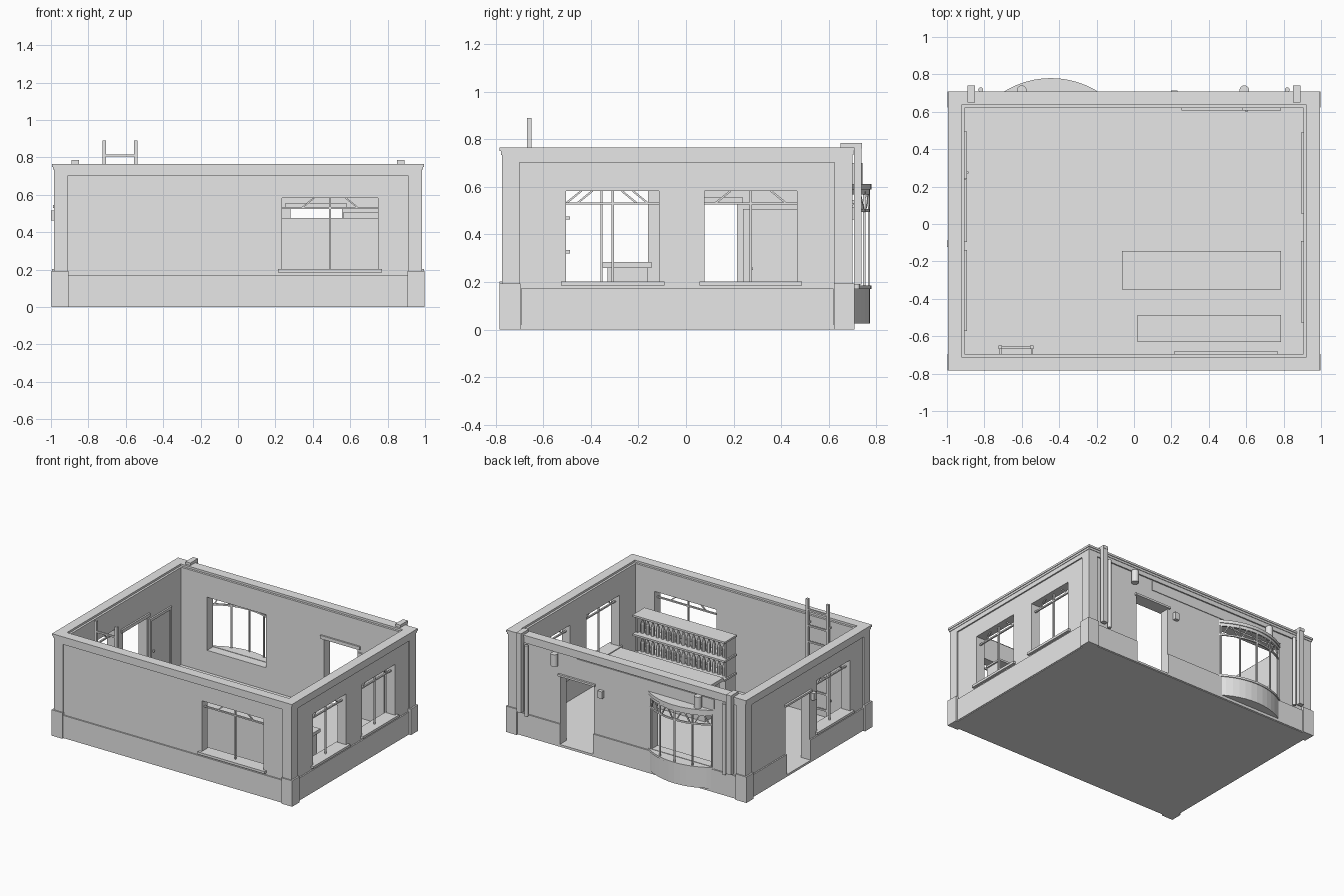
import bpy, bmesh, math
from mathutils import Matrix, Vector

cube = bpy.data.objects.get("Cube")
if cube:
    bpy.data.objects.remove(cube, do_unlink=True)

plaster = bpy.data.materials.new("light_grey")
plaster.use_nodes = True
GREY = (0.8, 0.8, 0.8, 1)
plaster.diffuse_color = GREY
plaster.node_tree.nodes["Principled BSDF"].inputs["Base Color"].default_value = GREY

# Inside faces of the room
RX, RF, RB = 0.905, -0.694, 0.62
SIDES = {"front": (RF, -1), "back": (RB, 1), "right": (RX, 1), "left": (-RX, -1)}


def side_point(side, u, t, z):
    """u along the wall, t outward from its inside face."""
    base, sign = SIDES[side]
    d = base + sign * t
    return Vector((u, d, z)) if side in ("front", "back") else Vector((d, u, z))


class Part:
    def __init__(self, name):
        self.name, self.bm = name, bmesh.new()

    def box(self, a, b):
        a, b = Vector(a), Vector(b)
        size = [abs(v) for v in b - a]
        m = Matrix.Translation((a + b) / 2) @ Matrix.Diagonal((*size, 1))
        bmesh.ops.create_cube(self.bm, size=1, matrix=m)

    def wall_box(self, side, u0, u1, t0, t1, z0, z1):
        self.box(side_point(side, u0, t0, z0), side_point(side, u1, t1, z1))

    def bar(self, p, q, w):
        p, q = Vector(p), Vector(q)
        rot = (q - p).to_track_quat("Z", "Y").to_matrix().to_4x4()
        m = Matrix.Translation((p + q) / 2) @ rot @ Matrix.Diagonal((w, w, (q - p).length, 1))
        bmesh.ops.create_cube(self.bm, size=1, matrix=m)

    def cyl(self, x, y, z0, z1, r0, r1=None, n=12):
        bmesh.ops.create_cone(self.bm, cap_ends=True, segments=n, radius1=r0,
                              radius2=r0 if r1 is None else r1, depth=z1 - z0,
                              matrix=Matrix.Translation((x, y, (z0 + z1) / 2)))

    def prism(self, outline, z0, z1):
        low = [self.bm.verts.new((x, y, z0)) for x, y in outline]
        face = self.bm.faces.new(low)
        top = bmesh.ops.extrude_face_region(self.bm, geom=[face], use_keep_orig=True)
        for v in top["geom"]:
            if isinstance(v, bmesh.types.BMVert):
                v.co.z = z1

    def panel(self, side, u0, u1, t0, t1, z0, z1, holes):
        """Wall slab with rectangular openings."""
        holes = [(max(a, u0), min(b, u1), max(c, z0), min(d, z1)) for a, b, c, d in holes]
        holes = [h for h in holes if h[0] < h[1] and h[2] < h[3]]
        us = sorted({u0, u1, *[v for h in holes for v in h[:2]]})
        zs = sorted({z0, z1, *[v for h in holes for v in h[2:]]})
        grid, faces = {}, []

        def vert(u, z):
            if (u, z) not in grid:
                grid[u, z] = self.bm.verts.new(side_point(side, u, t0, z))
            return grid[u, z]
        for a, b in zip(us, us[1:]):
            for c, d in zip(zs, zs[1:]):
                if not any(h[0] <= a and b <= h[1] and h[2] <= c and d <= h[3] for h in holes):
                    faces.append(self.bm.faces.new([vert(a, c), vert(b, c), vert(b, d), vert(a, d)]))
        out = bmesh.ops.extrude_face_region(self.bm, geom=faces, use_keep_orig=True)
        shift = side_point(side, 0, t1, 0) - side_point(side, 0, t0, 0)
        bmesh.ops.translate(self.bm, vec=shift,
                            verts=[v for v in out["geom"] if isinstance(v, bmesh.types.BMVert)])

    def ring(self, t0, t1, z0, z1):
        for s in ("front", "back"):
            self.wall_box(s, -RX - t1, RX + t1, t0, t1, z0, z1)
        for s in ("left", "right"):
            self.wall_box(s, RF - t0, RB + t0, t0, t1, z0, z1)

    def finish(self, smooth=False):
        bmesh.ops.recalc_face_normals(self.bm, faces=self.bm.faces)
        mesh = bpy.data.meshes.new(self.name)
        self.bm.to_mesh(mesh)
        self.bm.free()
        mesh.materials.append(plaster)
        ob = bpy.data.objects.new(self.name, mesh)
        bpy.context.collection.objects.link(ob)
        if smooth:
            bpy.ops.object.select_all(action="DESELECT")
            ob.select_set(True)
            bpy.context.view_layer.objects.active = ob
            bpy.ops.object.shade_smooth_by_angle(angle=math.radians(40))


# Openings: along-wall start, end, bottom, top
WINDOWS = {"front": [(0.235, 0.748, 0.2, 0.583)],
           "right": [(-0.504, -0.113, 0.2, 0.583), (0.078, 0.466, 0.2, 0.583)],
           "left": [(-0.55, -0.16, 0.2, 0.583)], "back": []}
DOORS = {"back": [(0.28, 0.556, 0.02, 0.53)], "left": [(-0.07, 0.214, 0.02, 0.53)]}
BAY_HOLE = (-0.69, -0.2, 0.185, 0.583)

floor = Part("floor")
floor.box((-RX - 0.075, RF - 0.075, 0), (RX + 0.075, RB + 0.075, 0.02))
floor.finish()

# Walls and the base course
for s in SIDES:
    holes = WINDOWS[s] + DOORS.get(s, []) + ([BAY_HOLE] if s == "back" else [])
    long = s in ("front", "back")
    u0, u1 = (-RX - 0.07, RX + 0.07) if long else (RF, RB)
    wall = Part(s + "_wall")
    wall.panel(s, u0, u1, 0, 0.07, 0.02, 0.735, holes)
    wall.finish()
    course = Part(s + "_base_course")
    course.panel(s, u0, u1, 0.07, 0.08, 0.005, 0.172, DOORS.get(s, []))
    course.finish()

# Corner piers with plinths
piers, plinths = Part("corner_piers"), Part("corner_plinths")
for sx in (-1, 1):
    for y, sy in ((RF, -1), (RB, 1)):
        piers.box((sx * (RX + 0.005), y + sy * 0.005, 0.15), (sx * (RX + 0.08), y + sy * 0.08, 0.735))
        plinths.box((sx * (RX + 0.002), y + sy * 0.002, 0), (sx * (RX + 0.092), y + sy * 0.089, 0.194))
piers.finish()
plinths.finish()

# Frieze and parapet cap
parapet = Part("parapet")
parapet.ring(0.065, 0.08, 0.703, 0.735)
parapet.ring(0, 0.084, 0.735, 0.75)
parapet.ring(0.016, 0.089, 0.75, 0.765)
parapet.finish()

# Window sills, mullions, transoms and diagonal braces
for s, rows in WINDOWS.items():
    for i, (a, b, z0, z1) in enumerate(rows):
        mid = (a + b) / 2
        sill = Part(f"{s}_sill_{i + 1}")
        sill.wall_box(s, a - 0.022, b + 0.022, -0.012, 0.09, z0 - 0.015, z0 + 0.003)
        sill.finish()
        bars = Part(f"{s}_window_bars_{i + 1}")
        bars.wall_box(s, mid - 0.005, mid + 0.005, 0.03, 0.042, z0, z1)
        bars.wall_box(s, a, b, 0.03, 0.042, 0.525, 0.535)
        for k in (-1, 1):
            bars.bar(side_point(s, mid + k * 0.15, 0.036, 0.53),
                     side_point(s, mid + k * 0.085, 0.036, z1), 0.008)
        bars.finish()

# Door trims, inside and outside
trim = Part("door_trims")
for s, rows in DOORS.items():
    for a, b, z0, z1 in rows:
        trim.wall_box(s, a - 0.025, b + 0.025, -0.012, 0, z1, z1 + 0.025)
        trim.wall_box(s, a - 0.015, b + 0.015, 0.07, 0.085, z1, z1 + 0.015)
trim.finish()
inner_doors = Part("inner_doors")
for s, a, b in (("left", 0.24, 0.495), ("back", 0.565, 0.785)):
    inner_doors.wall_box(s, a, b, -0.006, 0, 0.02, 0.508)
    for u0, u1, z0 in ((a, a + 0.02, 0.02), (b - 0.02, b, 0.02), (a, b, 0.488)):
        inner_doors.wall_box(s, u0, u1, -0.012, 0, z0, 0.508)
    inner_doors.wall_box(s, a + 0.03, a + 0.042, -0.02, 0, 0.25, 0.262)
inner_doors.finish()

# Curved bay window
BAY_X, HALF, RISE, WALL_Y = -0.444, 0.271, 0.085, 0.695
R = (HALF ** 2 + RISE ** 2) / (2 * RISE)
CY = WALL_Y + RISE - R
SPAN = math.asin(HALF / R)


def bay(f, inset=0.0):
    """Point on the bay curve, f from -1 to 1."""
    return (BAY_X + (R - inset) * math.sin(f * SPAN), CY + (R - inset) * math.cos(f * SPAN))


steps = [i / 6 - 1 for i in range(13)]
for name, inset, depth, z0, z1 in (("bay_base", 0.006, 0, 0.025, 0.17), ("bay_sill", 0, 0, 0.17, 0.185),
                                   ("bay_transom", 0.006, 0.01, 0.495, 0.507),
                                   ("bay_top_rail", 0.006, 0.012, 0.568, 0.59),
                                   ("bay_roof", 0, 0, 0.59, 0.613)):
    p = Part(name)
    outline = [bay(f, inset) for f in steps]
    if depth:
        outline += [bay(f, inset + depth) for f in reversed(steps)]
    p.prism(outline, z0, z1)
    p.finish()
posts = Part("bay_posts")
for i in range(5):
    f = (i - 2) * 0.48
    posts.bar((*bay(f, 0.011), 0.18), (*bay(f, 0.011), 0.58), 0.01)
    if i < 4:
        for g, h in ((0.06, 0.2), (0.42, 0.28)):
            posts.bar((*bay(f + g, 0.011), 0.505), (*bay(f + h, 0.011), 0.575), 0.008)
posts.finish()

# Drainpipes hooked over the back parapet
pipes = Part("drainpipes")
for k in (-1, 1):
    pipes.box((k * 0.85, 0.65, 0.762), (k * 0.89, 0.74, 0.785))
    pipes.box((k * 0.85, 0.705, 0.19), (k * 0.89, 0.738, 0.765))
    pipes.cyl(k * 0.82, 0.718, 0.17, 0.70, 0.013)
pipes.finish(True)

# Outside lamps, wall lights and the blank fascia board
lamps = Part("hanging_lamps")
for x in (-0.6, 0.59):
    lamps.cyl(x, 0.715, 0.61, 0.70, 0.026, n=16)
lamps.finish(True)
lights = Part("wall_lights")
for s, u in (("back", 0.215), ("left", -0.105)):
    lights.wall_box(s, u - 0.018, u + 0.018, 0.068, 0.095, 0.462, 0.515)
lights.finish()
board = Part("fascia_board")
board.wall_box("back", -0.72, 0.42, 0.069, 0.075, 0.625, 0.695)
board.finish()

# Bar counter
counter = Part("counter")
counter.box((-0.045, -0.33, 0.02), (0.765, -0.16, 0.26))
counter.box((-0.065, -0.35, 0.26), (0.785, -0.145, 0.285))
counter.finish()

# Shelf unit with two rows of bottles
shelves = Part("shelf_unit")
shelves.box((0.03, -0.63, 0.02), (0.775, -0.615, 0.47))
shelves.box((0.03, -0.62, 0.02), (0.775, -0.51, 0.18))
for z in (0.18, 0.32, 0.462):
    shelves.box((0.02, -0.63, z), (0.785, -0.487, z + 0.014))
for x in (0.03, 0.765):
    shelves.box((x, -0.62, 0.18), (x + 0.01, -0.52, 0.47))
shelves.finish()
bottles = Part("bottles")
for z in (0.194, 0.334):
    for i in range(17):
        x = 0.065 + i * 0.0422
        bottles.cyl(x, -0.545, z, z + 0.065, 0.015, n=8)
        bottles.cyl(x, -0.545, z + 0.065, z + 0.09, 0.015, 0.006, n=8)
        bottles.cyl(x, -0.545, z + 0.09, z + 0.115, 0.006, n=8)
bottles.finish(True)

# Ladder on the front wall
ladder = Part("ladder")
for x in (-0.715, -0.546):
    ladder.box((x - 0.009, -0.668, 0.03), (x + 0.009, -0.65, 0.89))
    for z in (0.15, 0.7):
        ladder.box((x - 0.006, RF, z), (x + 0.006, -0.66, z + 0.012))
for i in range(7):
    ladder.bar((-0.715, -0.659, 0.81 - i * 0.12), (-0.546, -0.659, 0.81 - i * 0.12), 0.012)
ladder.finish()
